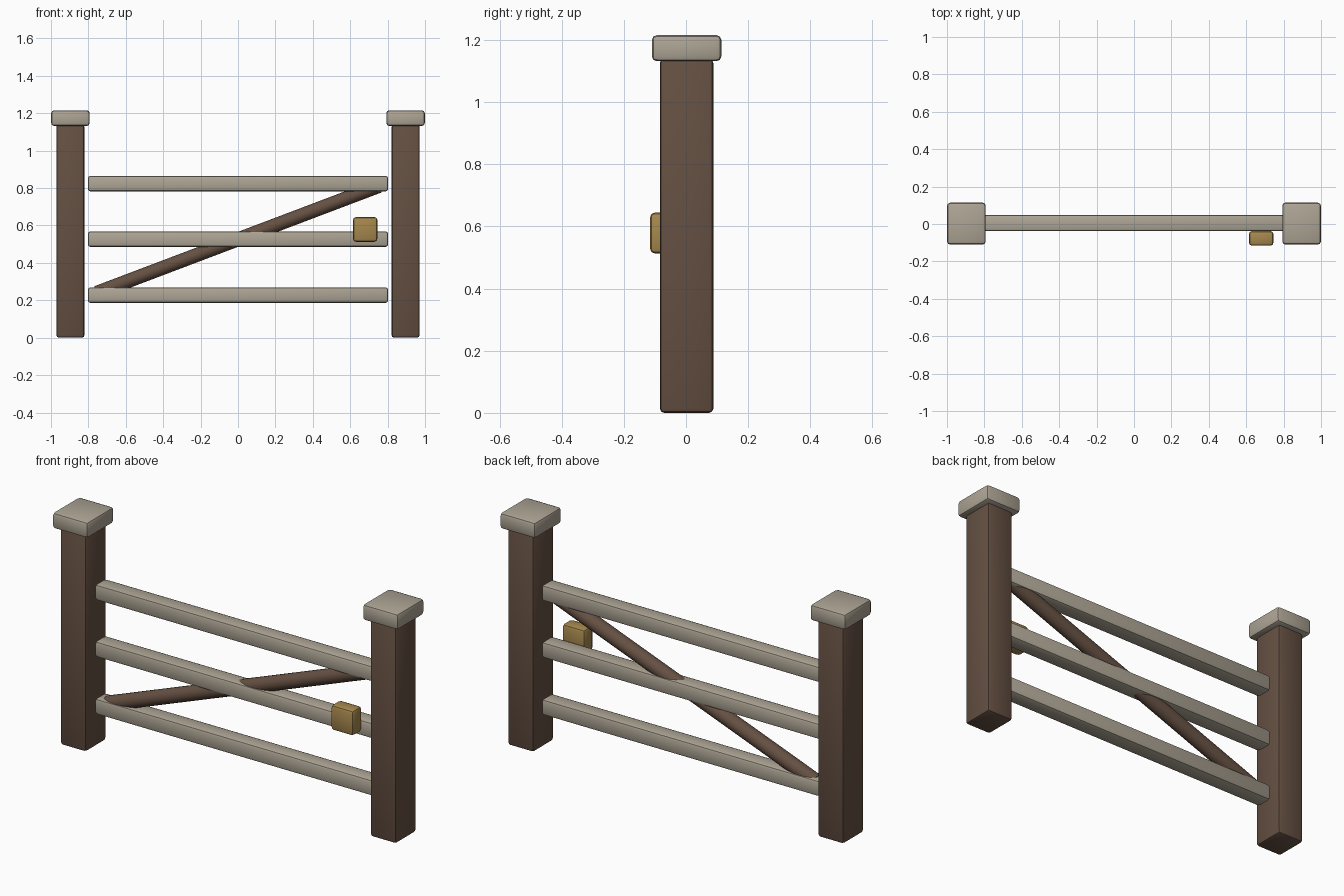
import bpy, math
from mathutils import Vector

if "Cube" in bpy.data.objects:
    bpy.data.objects.remove(bpy.data.objects["Cube"])


def material(name, rgb):
    m = bpy.data.materials.new(name)
    m.diffuse_color = (*rgb, 1)
    m.use_nodes = True
    m.node_tree.nodes["Principled BSDF"].inputs["Base Color"].default_value = m.diffuse_color
    return m


dark_wood = material("dark_wood", (0.13, 0.08, 0.055))
pale_wood = material("pale_wood", (0.42, 0.375, 0.30))
brass = material("brass", (0.38, 0.245, 0.075))


def finish(obj, name, mat):
    obj.name = name
    obj.data.materials.append(mat)
    bpy.ops.object.shade_smooth_by_angle(angle=math.radians(35))
    return obj


def block(name, centre, size, mat, bevel):
    """Box with softly rounded edges."""
    bpy.ops.mesh.primitive_cube_add(size=1, location=centre)
    obj = bpy.context.object
    obj.scale = size
    bpy.ops.object.transform_apply(location=False, rotation=False, scale=True)
    mod = obj.modifiers.new("rounded_edges", 'BEVEL')
    mod.width = bevel
    mod.segments = 2
    bpy.ops.object.modifier_apply(modifier=mod.name)
    return finish(obj, name, mat)


# Posts with caps
for side, label in ((-1, "left"), (1, "right")):
    x = side * 0.896
    block(label + "_post", (x, 0.002, 0.57), (0.15, 0.172, 1.14), dark_wood, 0.014)
    block(label + "_post_cap", (x, 0.002, 1.174), (0.206, 0.224, 0.084), pale_wood, 0.016)

# Horizontal rails
for label, z in (("bottom", 0.228), ("middle", 0.527), ("top", 0.824)):
    block(label + "_rail", (0, 0.005, z), (1.606, 0.087, 0.083), pale_wood, 0.014)

# Round diagonal brace
start, end = Vector((-0.755, 0.005, 0.24)), Vector((0.755, 0.005, 0.812))
axis = end - start
bpy.ops.mesh.primitive_cylinder_add(vertices=20, radius=0.0375, depth=axis.length,
                                    location=(start + end) / 2)
brace = bpy.context.object
brace.rotation_euler = axis.to_track_quat('Z', 'Y').to_euler()
finish(brace, "diagonal_brace", dark_wood)

# Latch block on the front
block("latch", (0.68, -0.077, 0.579), (0.131, 0.078, 0.132), brass, 0.016)
